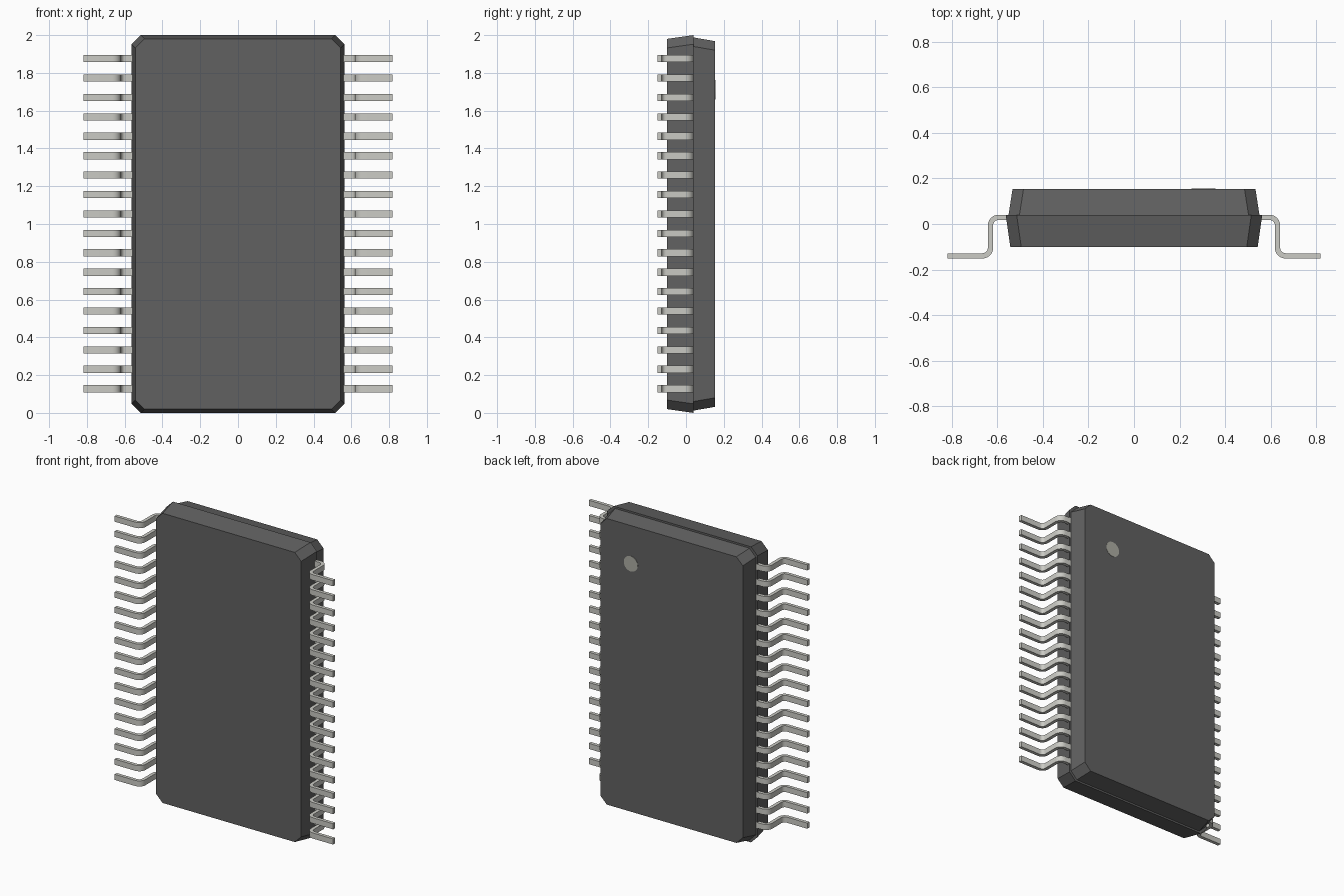
import bpy, bmesh, math
from mathutils import Vector

if "Cube" in bpy.data.objects:
    bpy.data.objects.remove(bpy.data.objects["Cube"])


def material(name, rgb):
    m = bpy.data.materials.new(name)
    m.diffuse_color = (*rgb, 1)
    m.use_nodes = True
    m.node_tree.nodes["Principled BSDF"].inputs["Base Color"].default_value = m.diffuse_color
    return m


DARK = material("dark_plastic", (0.12, 0.12, 0.12))
METAL = material("metal", (0.6, 0.6, 0.56))
MARK = material("mark_grey", (0.42, 0.42, 0.37))


def loft(name, rings, mat):
    """Join equal-length rings of points with quads and cap both ends."""
    bm = bmesh.new()
    vs = [[bm.verts.new(p) for p in r] for r in rings]
    n = len(vs[0])
    for a, b in zip(vs, vs[1:]):
        for i in range(n):
            j = (i + 1) % n
            bm.faces.new((a[i], a[j], b[j], b[i]))
    bm.faces.new(vs[0])
    bm.faces.new(vs[-1])
    bmesh.ops.recalc_face_normals(bm, faces=bm.faces)
    me = bpy.data.meshes.new(name)
    bm.to_mesh(me)
    bm.free()
    me.materials.append(mat)
    ob = bpy.data.objects.new(name, me)
    bpy.context.collection.objects.link(ob)
    return ob


def octagon(hx, hz, y, c=0.048):
    """Rectangle with cut corners, centred on z = 1."""
    pts = [(hx - c, hz), (hx, hz - c), (hx, c - hz), (hx - c, -hz),
           (c - hx, -hz), (-hx, c - hz), (-hx, hz - c), (c - hx, hz)]
    return [(x, y, 1 + z) for x, z in pts]


# Two tapered halves of the package, with a small step at the seam
loft("front_body", [octagon(0.543, 0.98, -0.10), octagon(0.563, 1.0, 0.04)], DARK)
loft("back_body", [octagon(0.551, 0.988, 0.038), octagon(0.533, 0.968, 0.154)], DARK)

# Round pin-one mark on the back face
circle = [(0.305 + 0.052 * math.cos(t), 1.71 + 0.052 * math.sin(t))
          for t in (2 * math.pi * i / 32 for i in range(32))]
loft("pin_one_mark", [[(x, y, z) for x, z in circle] for y in (0.150, 0.1555)], MARK)

# Gull-wing lead: centre line with two rounded bends
R, T, W, PITCH = 0.035, 0.0115, 0.038, 0.1028
path = [Vector((0.53, 0.029))]
normals = [Vector((0, 1))]
STEPS = 6
for i in range(STEPS + 1):
    a = math.pi / 2 * (1 - i / STEPS)
    d = Vector((math.cos(a), math.sin(a)))
    path.append(Vector((0.63 - R, 0.029 - R)) + d * R)
    normals.append(d)
for i in range(STEPS + 1):
    a = math.pi + math.pi / 2 * i / STEPS
    d = Vector((math.cos(a), math.sin(a)))
    path.append(Vector((0.63 + R, -0.140 + R)) + d * R)
    normals.append(-d)
path.append(Vector((0.818, -0.140)))
normals.append(Vector((0, 1)))

rings = []
for p, n in zip(path, normals):
    o, i = p + n * T, p - n * T
    z0, z1 = 0.128 - W / 2, 0.128 + W / 2
    rings.append([(o.x, o.y, z0), (o.x, o.y, z1), (i.x, i.y, z1), (i.x, i.y, z0)])
leads = loft("leads", rings, METAL)

# Eighteen leads up each side, mirrored left to right
arr = leads.modifiers.new("row", 'ARRAY')
arr.count = 18
arr.use_relative_offset = False
arr.use_constant_offset = True
arr.constant_offset_displace = (0, 0, PITCH)
leads.modifiers.new("sides", 'MIRROR').use_axis = (True, False, False)
bpy.ops.object.select_all(action='DESELECT')
leads.select_set(True)
bpy.context.view_layer.objects.active = leads
bpy.ops.object.shade_smooth_by_angle(angle=math.radians(30))
